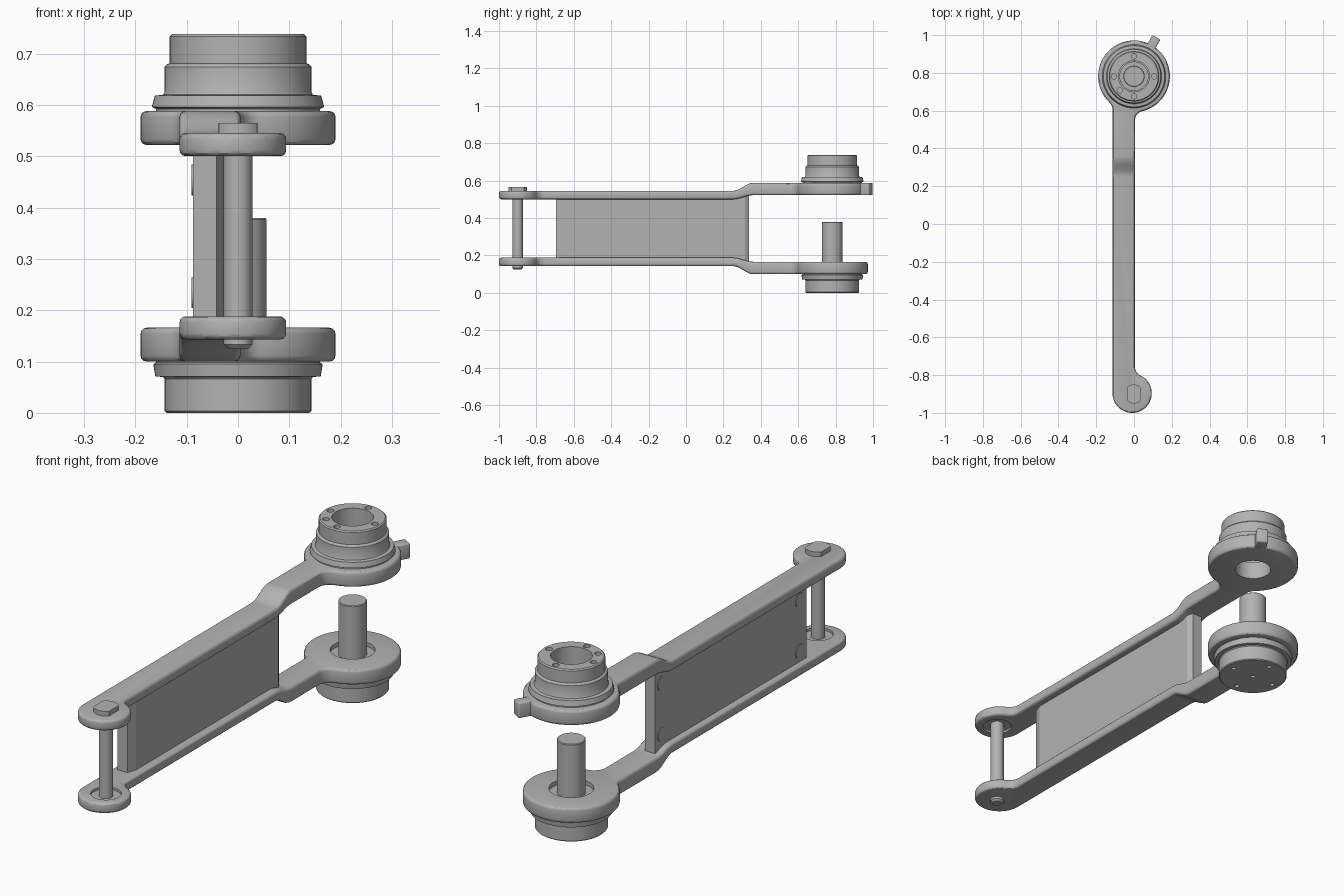
import bpy, bmesh, math
from mathutils import Matrix

if "Cube" in bpy.data.objects:
    bpy.data.objects.remove(bpy.data.objects["Cube"])

GREY = bpy.data.materials.new("machined_grey")
GREY.use_nodes = True
GREY.diffuse_color = (0.45, 0.45, 0.45, 1)
GREY.node_tree.nodes["Principled BSDF"].inputs["Base Color"].default_value = (0.45, 0.45, 0.45, 1)

HUB_Y, PIN_Y = 0.782, -0.9      # axes of the hub and of the pin
MID_Z = 0.344                   # mirror height between the two arms
HUB_R, END_R = 0.19, 0.104
BAR_L, BAR_R = -0.114, 0.005


def finish(name, bm):
    bmesh.ops.recalc_face_normals(bm, faces=bm.faces)
    mesh = bpy.data.meshes.new(name)
    bm.to_mesh(mesh)
    bm.free()
    mesh.materials.append(GREY)
    ob = bpy.data.objects.new(name, mesh)
    bpy.context.collection.objects.link(ob)
    return ob


def activate(ob):
    bpy.ops.object.select_all(action='DESELECT')
    ob.select_set(True)
    bpy.context.view_layer.objects.active = ob


def smooth(ob):
    activate(ob)
    bpy.ops.object.shade_smooth_by_angle(angle=math.radians(30))
    return ob


def prism(name, points, low, high, axis='Z'):
    """Extrude an outline along z (points are x, y) or along x (points are y, z)."""
    bm = bmesh.new()
    place = (lambda a, b: (a, b, low)) if axis == 'Z' else (lambda a, b: (low, a, b))
    face = bm.faces.new([bm.verts.new(place(a, b)) for a, b in points])
    new = bmesh.ops.extrude_face_region(bm, geom=[face])["geom"]
    shift = (0, 0, high - low) if axis == 'Z' else (high - low, 0, 0)
    bmesh.ops.translate(bm, vec=shift, verts=[v for v in new if isinstance(v, bmesh.types.BMVert)])
    return finish(name, bm)


def lathe(name, profile, x, y, closed=False, steps=72):
    """Spin a radius / height profile about a vertical axis."""
    bm = bmesh.new()
    verts = [bm.verts.new((r, 0, z)) for r, z in profile]
    edges = [bm.edges.new(pair) for pair in zip(verts, verts[1:])]
    if closed:
        edges.append(bm.edges.new((verts[-1], verts[0])))
    bmesh.ops.spin(bm, geom=verts + edges, cent=(0, 0, 0), axis=(0, 0, 1),
                   angle=math.tau, steps=steps, use_merge=True)
    bmesh.ops.remove_doubles(bm, verts=bm.verts, dist=1e-5)
    bmesh.ops.translate(bm, vec=(x, y, 0), verts=bm.verts)
    return finish(name, bm)


def rod(name, r, low, high, x, y, steps=48):
    return lathe(name, [(0, low), (r, low), (r, high), (0, high)], x, y, steps=steps)


def boolean(ob, tool, operation='DIFFERENCE'):
    mod = ob.modifiers.new("cut", 'BOOLEAN')
    mod.object, mod.operation, mod.solver = tool, operation, 'EXACT'
    activate(ob)
    bpy.ops.object.modifier_apply(modifier=mod.name)
    bpy.data.objects.remove(tool)


def bevel(ob, width, segments=3):
    mod = ob.modifiers.new("round", 'BEVEL')
    mod.width, mod.segments, mod.limit_method = width, segments, 'ANGLE'
    mod.angle_limit = math.radians(40)
    mod.use_clamp_overlap = False
    activate(ob)
    bpy.ops.object.modifier_apply(modifier=mod.name)


def arc(cx, cy, r, start, end):
    n = max(3, round(abs(end - start) / math.radians(6)))
    return [(cx + r * math.cos(start + (end - start) * i / n),
             cy + r * math.sin(start + (end - start) * i / n)) for i in range(n + 1)]


def arm_outline():
    """Plan of an arm: small eye, straight bar and large eye, with filleted necks."""
    f, pi = 0.05, math.pi
    ex, ey = BAR_L + END_R, -1 + END_R
    rx, lx = BAR_R + f, BAR_L - f
    y1 = ey + math.sqrt((END_R + f) ** 2 - (rx - ex) ** 2)
    y2 = HUB_Y - math.sqrt((HUB_R + f) ** 2 - rx ** 2)
    y3 = HUB_Y - math.sqrt((HUB_R + f) ** 2 - lx ** 2)
    a1 = math.atan2(y1 - ey, rx - ex)
    a2 = math.atan2(y2 - HUB_Y, rx)
    a3 = math.atan2(y3 - HUB_Y, lx)
    return (arc(ex, ey, END_R, -pi, a1)
            + arc(rx, y1, f, a1 + pi, pi)[1:]
            + arc(rx, y2, f, pi, a2 + pi)
            + arc(0, HUB_Y, HUB_R, a2, a3 + 2 * pi)[1:]
            + arc(lx, y3, f, a3 + pi, 0)[1:])


def arm_side():
    """Side profile of the upper arm, with its smooth step up to the hub."""
    def ramp(low, high):
        pts = [(0.25 + 0.11 * i / 8, low + (high - low) * (1 - math.cos(math.pi * i / 8)) / 2)
               for i in range(9)]
        return [(-1.2, low)] + pts + [(1.2, high)]
    return ramp(0.5, 0.522) + ramp(0.545, 0.588)[::-1]


def arm(name, upper):
    ob = prism(name, arm_outline(), 0.4, 0.7)
    boolean(ob, prism("side_cutter", arm_side(), -0.4, 0.4, 'X'), 'INTERSECT')
    bevel(ob, 0.012)
    boolean(ob, rod("eye_recess", 0.06, 0.45, 0.51, 0, PIN_Y))
    if upper:
        boolean(ob, rod("bore_cutter", 0.075, 0.4, 0.7, 0, HUB_Y))
    else:
        boolean(ob, rod("hub_recess", 0.088, 0.45, 0.54, 0, HUB_Y))
        ob.data.transform(Matrix.Translation((0, 0, 2 * MID_Z)) @ Matrix.Scale(-1, 4, (0, 0, 1)))
        ob.data.flip_normals()
    return smooth(ob)


def drill(ob, angles, ring, r, low, high):
    for a in angles:
        t = math.radians(a)
        boolean(ob, rod("drill", r, low, high, ring * math.cos(t), HUB_Y + ring * math.sin(t), 20))


# Arms
arm("upper_arm", True)
arm("lower_arm", False)

# Upper hub: stepped collar with a bore and screw holes
upper_hub = lathe("upper_hub", [
    (0.075, 0.56), (0.16, 0.56), (0.16, 0.592), (0.168, 0.596), (0.162, 0.618), (0.146, 0.62),
    (0.143, 0.626), (0.143, 0.674), (0.139, 0.679), (0.133, 0.681), (0.133, 0.733),
    (0.128, 0.738), (0.082, 0.738), (0.082, 0.6), (0.075, 0.6)], 0, HUB_Y, closed=True)
drill(upper_hub, (0, 90, 180, 225, 270), 0.106, 0.014, 0.69, 0.8)
smooth(upper_hub)

# Lower hub: stepped drum with small holes underneath
lower_hub = lathe("lower_hub", [
    (0, 0), (0.139, 0), (0.143, 0.004), (0.143, 0.066), (0.146, 0.07), (0.161, 0.071),
    (0.165, 0.095), (0.16, 0.098), (0.16, 0.125), (0, 0.125)], 0, HUB_Y)
drill(lower_hub, (0, 90, 180, 270), 0.106, 0.01, -0.05, 0.03)
drill(lower_hub, (0,), 0, 0.01, -0.05, 0.03)
smooth(lower_hub)
smooth(lathe("hub_shaft", [(0, 0.11), (0.056, 0.11), (0.056, 0.377), (0.053, 0.38), (0, 0.38)], 0, HUB_Y))

# Tab on the rim of the upper arm
tab = prism("rim_tab", [(0.16, -0.024), (0.238, -0.024), (0.238, 0.024), (0.16, 0.024)], 0.522, 0.588)
bevel(tab, 0.006)
tab.data.transform(Matrix.Translation((0, HUB_Y, 0)) @ Matrix.Rotation(math.radians(60), 4, 'Z'))
smooth(tab)

# Pin through the small eyes, with a flat-sided head
smooth(lathe("pin", [(0, 0.125), (0.02, 0.125), (0.028, 0.133), (0.028, 0.55), (0, 0.55)], 0, PIN_Y))
head = [(max(-0.038, min(0.038, x)), y) for x, y in arc(0, PIN_Y, 0.05, 0, math.tau)[:-1]]
smooth(prism("pin_head", head, 0.53, 0.565))

# Web plate between the arms, chamfered on its inner vertical edges
prism("web_plate", [(-0.088, -0.695), (-0.042, -0.695), (-0.028, -0.655), (-0.028, 0.315),
                    (-0.042, 0.338), (-0.088, 0.338)], 0.165, 0.525)

# Flush screw caps on the outer face of the plate
for y in (-0.65, 0.29):
    for z in (MID_Z - 0.11, MID_Z + 0.11):
        cap = rod("screw_cap", 0.03, 0, 0.004, 0, 0, 32)
        cap.data.transform(Matrix.Translation((-0.091, y, z)) @ Matrix.Rotation(math.pi / 2, 4, 'Y'))
        smooth(cap)
